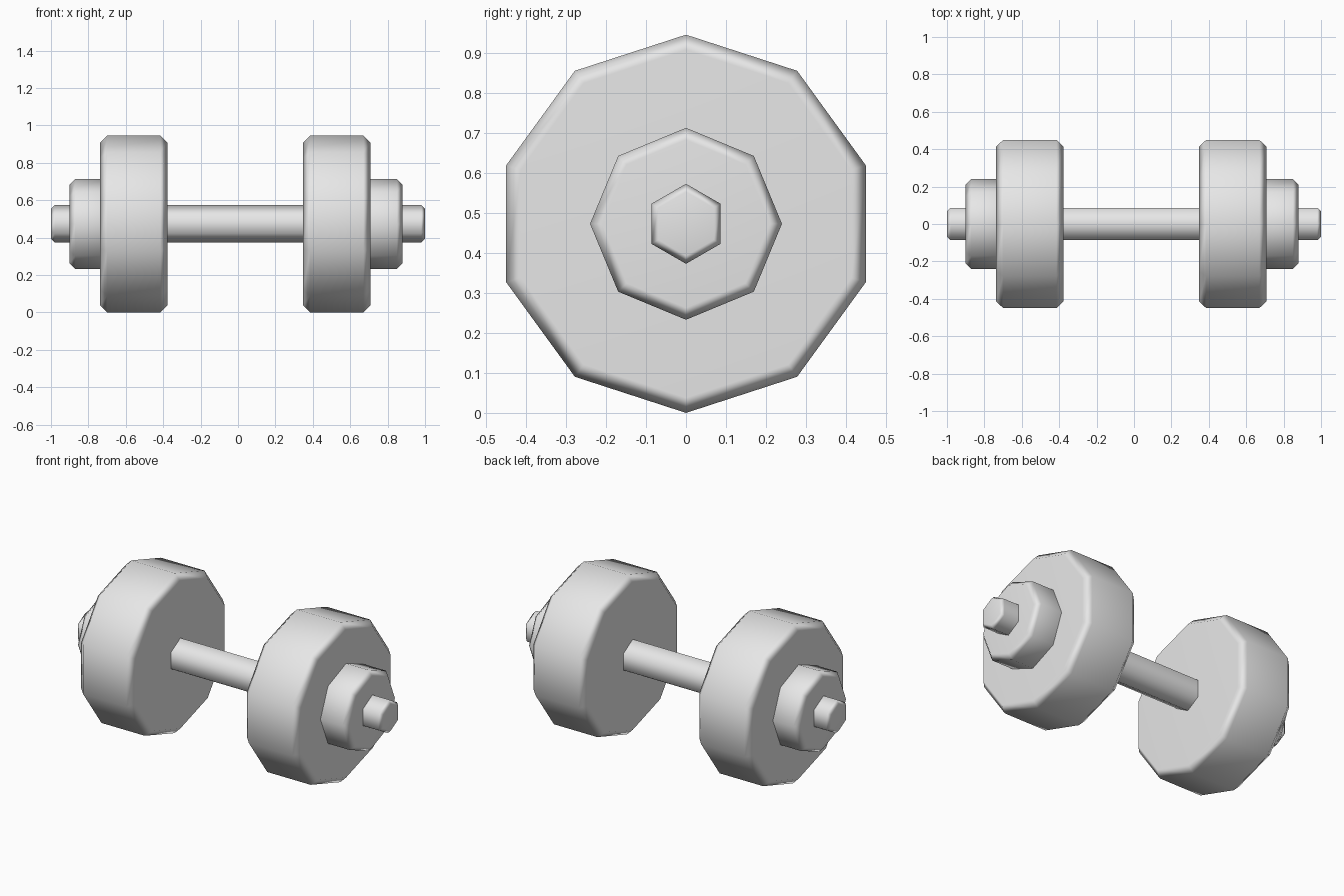
import bpy
import bmesh
from math import cos, sin, tau, radians

cube = bpy.data.objects.get("Cube")
if cube:
    bpy.data.objects.remove(cube, do_unlink=True)

AXIS_Z = 0.473

steel = bpy.data.materials.new("light grey")
steel.use_nodes = True
GREY = (0.8, 0.8, 0.8, 1)
steel.diffuse_color = GREY
steel.node_tree.nodes["Principled BSDF"].inputs["Base Color"].default_value = GREY


def chamfered_prism(name, sides, radius, x0, x1, chamfer):
    """Prism along x with a corner at the top and both rims chamfered."""
    profile = [(x0, radius - chamfer), (x0 + chamfer, radius),
               (x1 - chamfer, radius), (x1, radius - chamfer)]
    bm = bmesh.new()
    rings = [[bm.verts.new((x, r * sin(tau * i / sides), r * cos(tau * i / sides)))
              for i in range(sides)] for x, r in profile]
    for a, b in zip(rings, rings[1:]):
        for i in range(sides):
            j = (i + 1) % sides
            bm.faces.new((a[i], a[j], b[j], b[i]))
    bm.faces.new(rings[0])
    bm.faces.new(rings[-1])
    bmesh.ops.recalc_face_normals(bm, faces=bm.faces)
    mesh = bpy.data.meshes.new(name)
    bm.to_mesh(mesh)
    bm.free()
    mesh.materials.append(steel)
    obj = bpy.data.objects.new(name, mesh)
    obj.location.z = AXIS_Z
    bpy.context.collection.objects.link(obj)
    bpy.ops.object.select_all(action='DESELECT')
    obj.select_set(True)
    bpy.context.view_layer.objects.active = obj
    bpy.ops.object.shade_smooth_by_angle(angle=radians(70))
    # Keep the flat end caps evenly shaded
    obj.modifiers.new("Cap shading", 'WEIGHTED_NORMAL').keep_sharp = True
    return obj


# Bar running the whole length
chamfered_prism("handle_bar", 6, 0.1, -1, 1, 0.02)

# Weight plates and the locking collars outside them
chamfered_prism("right_weight_plate", 10, 0.473, -0.737, -0.377, 0.038)
chamfered_prism("left_weight_plate", 10, 0.473, 0.348, 0.708, 0.038)
chamfered_prism("right_collar", 8, 0.24, -0.9, -0.7, 0.03)
chamfered_prism("left_collar", 8, 0.24, 0.67, 0.88, 0.03)
